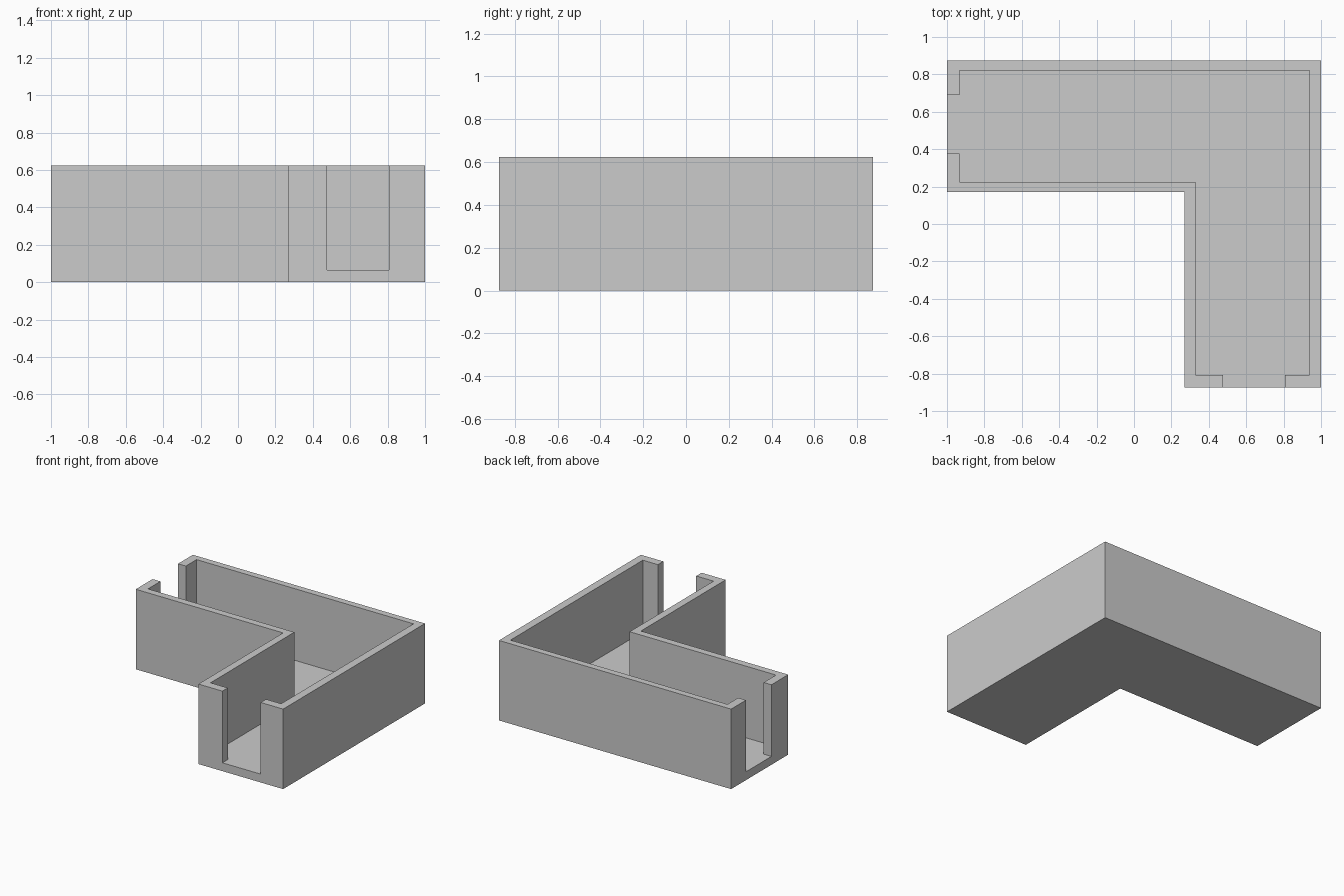
import bpy, bmesh

if "Cube" in bpy.data.objects:
    bpy.data.objects.remove(bpy.data.objects["Cube"])

HEIGHT, FLOOR = 0.623, 0.065


def prism(name, outline, z0, z1):
    """Extrude a counter-clockwise outline from z0 to z1."""
    bm = bmesh.new()
    face = bm.faces.new([bm.verts.new((x, y, z0)) for x, y in outline])
    top = bmesh.ops.extrude_face_region(bm, geom=[face], use_keep_orig=True)
    verts = [v for v in top["geom"] if isinstance(v, bmesh.types.BMVert)]
    bmesh.ops.translate(bm, verts=verts, vec=(0, 0, z1 - z0))
    bmesh.ops.recalc_face_normals(bm, faces=bm.faces)
    mesh = bpy.data.meshes.new(name)
    bm.to_mesh(mesh)
    bm.free()
    obj = bpy.data.objects.new(name, mesh)
    bpy.context.collection.objects.link(obj)
    return obj


# L-shaped corridor block
corridor = prism("corner_corridor", [
    (-1, 0.17), (0.27, 0.17), (0.27, -0.873),
    (1, -0.873), (1, 0.873), (-1, 0.873)], 0, HEIGHT)

# Hollow interior, running out through the left and front doorways
hollow = prism("interior_cutter", [
    (-0.933, 0.225), (0.328, 0.225), (0.328, -0.807),
    (0.477, -0.807), (0.477, -1.1), (0.807, -1.1), (0.807, -0.807),
    (0.937, -0.807), (0.937, 0.822), (-0.933, 0.822),
    (-0.933, 0.69), (-1.2, 0.69), (-1.2, 0.377), (-0.933, 0.377)],
    FLOOR, HEIGHT + 0.3)

# Cut the hollow, leaving floor and walls
cut = corridor.modifiers.new("hollow", 'BOOLEAN')
cut.operation = 'DIFFERENCE'
cut.solver = 'EXACT'
cut.object = hollow
bpy.context.view_layer.objects.active = corridor
bpy.ops.object.modifier_apply(modifier=cut.name)
bpy.data.objects.remove(hollow)
